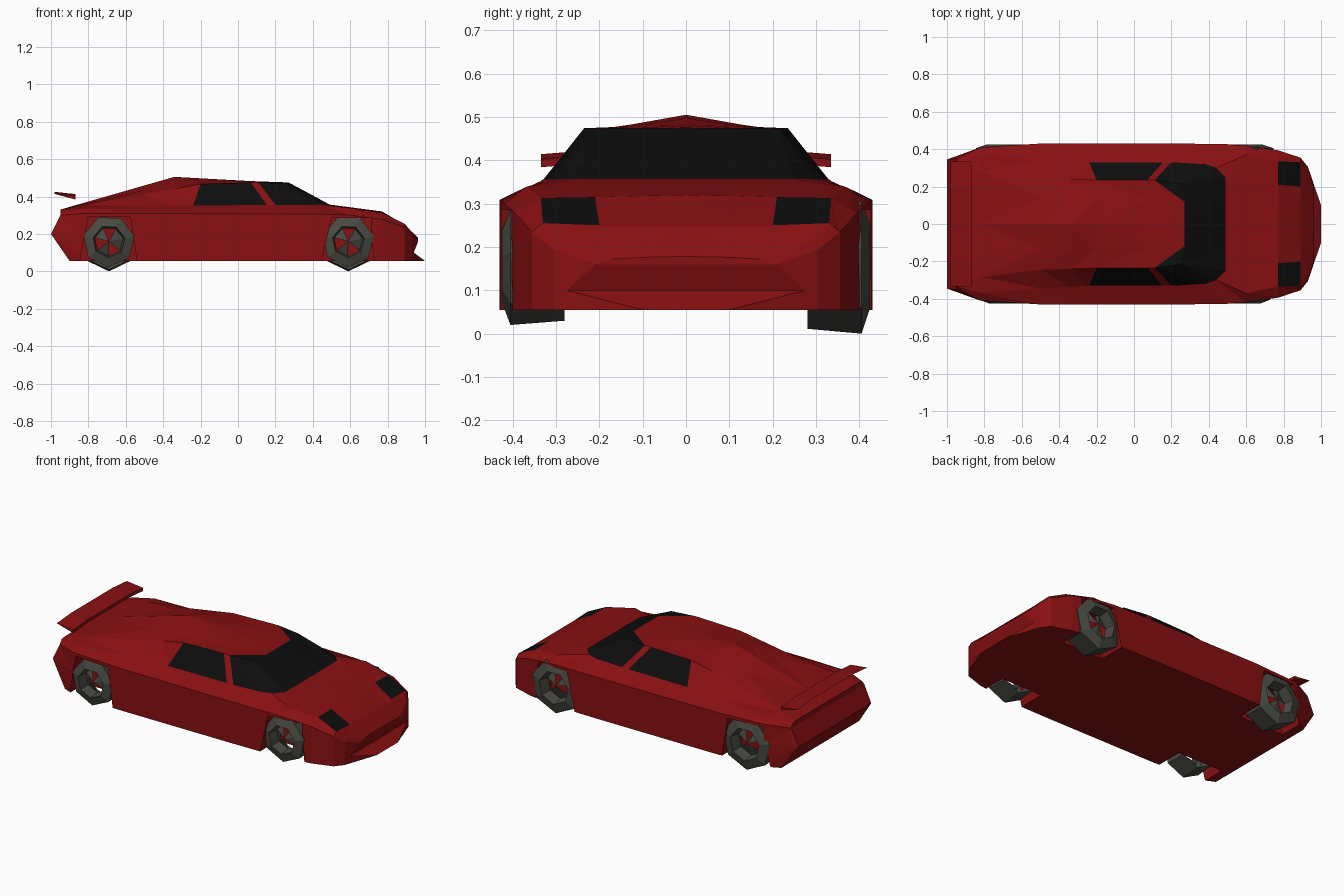
import bpy, bmesh, math

old = bpy.data.objects.get("Cube")
if old:
    bpy.data.objects.remove(old, do_unlink=True)


def make_material(name, rgb):
    mat = bpy.data.materials.new(name)
    mat.use_nodes = True
    mat.diffuse_color = (*rgb, 1)
    mat.node_tree.nodes["Principled BSDF"].inputs["Base Color"].default_value = (*rgb, 1)
    return mat


RED = make_material("red_paint", (0.25, 0.005, 0.006))
BLACK = make_material("black_glass", (0.004, 0.004, 0.004))
GREY = make_material("wheel_grey", (0.065, 0.068, 0.054))


def finish(bm, name, *materials):
    bmesh.ops.recalc_face_normals(bm, faces=bm.faces)
    mesh = bpy.data.meshes.new(name)
    bm.to_mesh(mesh)
    bm.free()
    obj = bpy.data.objects.new(name, mesh)
    bpy.context.collection.objects.link(obj)
    for mat in materials:
        mesh.materials.append(mat)
    return obj


def along(keys, x):
    """Linear interpolation of a profile given as (x, value) keys."""
    if x <= keys[0][0]:
        return keys[0][1]
    for (xa, va), (xb, vb) in zip(keys, keys[1:]):
        if x <= xb:
            return va + (vb - va) * (x - xa) / (xb - xa)
    return keys[-1][1]


# Body profiles along the length
width = [(-1, .345), (-.95, .35), (-.82, .41), (-.5, .43), (.45, .43), (.72, .41),
         (.89, .355), (.93, .305), (1, .1)]
crease_z = [(.72, .2), (.94, .1)]
shoulder_z = [(-.95, .3), (-.82, .31), (.49, .305), (.72, .295), (.89, .235), (.963, .16)]
belt_y = [(-.95, .33), (-.82, .37), (-.5, .345), (-.24, .33), (.2, .33), (.38, .32),
          (.44, .3), (.6, .37), (.77, .335), (.89, .33), (.93, .28), (.963, .17)]
belt_z = [(-.95, .325), (-.82, .338), (-.24, .352), (.44, .356), (.6, .338),
          (.77, .313), (.89, .255), (.963, .172)]
roof_y = [(-.95, .3), (-.5, .245), (-.2, .235), (.11, .235), (.25, .215), (.49, .25),
          (.77, .21), (.89, .2), (.963, .1)]
roof_z = [(-.95, .33), (-.2, .467), (.07, .474), (.25, .473), (.49, .357), (.6, .342),
          (.77, .315), (.89, .25), (.963, .176)]
ridge_z = [(-.95, .33), (-.34, .505), (.05, .483), (.275, .475), (.49, .357),
           (.77, .32), (.89, .25), (.963, .178)]

stations = [-.95, -.82, -.5, -.34, -.2, .07, .11, .25, .49, .6, .77, .89, .93, .963]
# Stations that lean, so that pillars slope and both ends are undercut
belt_x = {-.2: -.24, .07: .155, .11: .2, .25: .38, .49: .44}
sill_x = {-.95: -.9, .963: 1}
crease_x = {-.95: -1, .963: .94}
crown_x = {.25: .27}


def half_section(x):
    xs, xc, xb = sill_x.get(x, x), crease_x.get(x, x), belt_x.get(x, x)
    xm = crown_x.get(x, x)
    ry, rz, top = along(roof_y, x), along(roof_z, x), along(ridge_z, xm)
    return [(xs, along(width, xs), .055),
            (xc, along(width, xc), along(crease_z, xc)),
            (x, along(width, x), along(shoulder_z, x)),
            (xb, along(belt_y, xb), along(belt_z, xb)),
            (x, ry, rz),
            (xm, ry * .55, (rz + top) / 2),
            (xm, 0, top)]


def is_glass(row, i, second):
    side = row == 3 and i in (4, 6, 7, 10)
    screen = row in (4, 5) and i == 7
    corner = row == 4 and i == 6 and second
    return side or screen or corner


# Body: one lofted shell with coloured windows, screen and headlights
bm = bmesh.new()
left, right = [], []
for x in stations:
    points = half_section(x)
    l = [bm.verts.new(p) for p in points]
    r = [bm.verts.new((px, -py, pz)) for px, py, pz in points[:-1]] + [l[-1]]
    left.append(l)
    right.append(r)
for i in range(len(stations) - 1):
    for side in (left, right):
        a, b = side[i], side[i + 1]
        for k in range(len(a) - 1):
            # the diagonal gives the screen its rounded upper corners
            if k == 4:
                tris = ((a[k], b[k + 1], a[k + 1]), (a[k], b[k], b[k + 1]))
            else:
                tris = ((a[k], b[k], a[k + 1]), (b[k], b[k + 1], a[k + 1]))
            for n, tri in enumerate(tris):
                bm.faces.new(tri).material_index = int(is_glass(k, i, n == 1))
    bm.faces.new((left[i][0], left[i + 1][0], right[i + 1][0], right[i][0]))
for l, r in ((left[0], right[0]), (left[-1], right[-1])):
    for k in range(len(l) - 2):
        bm.faces.new((l[k], l[k + 1], r[k + 1], r[k]))
    bm.faces.new((l[-2], l[-1], r[-2]))
body = finish(bm, "body", RED, BLACK)


# Wheel arches cut from the body
def prism(name, outline, y0, y1, *mats):
    bm = bmesh.new()
    face = bm.faces.new([bm.verts.new((x, y0, z)) for x, z in outline])
    new = bmesh.ops.extrude_face_region(bm, geom=[face])["geom"]
    moved = [v for v in new if isinstance(v, bmesh.types.BMVert)]
    bmesh.ops.translate(bm, verts=moved, vec=(0, y1 - y0, 0))
    return finish(bm, name, *mats)


bpy.context.view_layer.objects.active = body
arches = ([(-.86, -.02), (-.53, -.02), (-.575, .29), (-.8, .29)],
          [(.43, -.02), (.73, -.02), (.71, .285), (.5, .285)])
for outline in arches:
    for s in (-1, 1):
        cutter = prism("arch_cutter", outline, s * .26, s * .6)
        cutter.hide_render = True
        cut = body.modifiers.new("arch", "BOOLEAN")
        cut.operation = "DIFFERENCE"
        cut.solver = "EXACT"
        cut.object = cutter
        bpy.ops.object.modifier_apply(modifier=cut.name)
        bpy.data.objects.remove(cutter, do_unlink=True)


# Wheels: seven-sided tyres with open gaps between wedge spokes
def wheel(name, x, side, radius, turn):
    bm = bmesh.new()
    count = 7
    profile = [(radius * .93, .28), (radius, .405), (radius * .62, .425), (radius * .55, .36)]
    rings = []
    for r, y in profile:
        rings.append([bm.verts.new((x + r * math.cos(turn + math.tau * j / count), side * y,
                                    .16 + r * math.sin(turn + math.tau * j / count)))
                      for j in range(count)])
    hub = bm.verts.new((x, side * .4, .16))
    for j in range(count):
        n = (j + 1) % count
        for a, b in zip(rings, rings[1:]):
            bm.faces.new((a[j], a[n], b[n], b[j]))
        if j % 2 == 0:
            bm.faces.new((rings[3][j], rings[3][n], hub))
    return finish(bm, name, GREY)


for end, x in (("rear", -.69), ("front", .59)):
    wheel(end + "_right_wheel", x, -1, .14, .2)
    wheel(end + "_left_wheel", x, 1, .16, -math.pi / 2)

# Rear wing: thin wedge, slightly raised in the middle
bm = bmesh.new()
sections = []
for y, z in ((-.335, .392), (-.2, .403), (.2, .403), (.335, .392)):
    sections.append([bm.verts.new(p) for p in
                     ((-.98, y, z + .022), (-.87, y, z + .01), (-.87, y, z - .008))])
for a, b in zip(sections, sections[1:]):
    for k in range(3):
        n = (k + 1) % 3
        bm.faces.new((a[k], a[n], b[n], b[k]))
bm.faces.new(sections[0])
bm.faces.new(sections[-1])
finish(bm, "rear_wing", RED)
